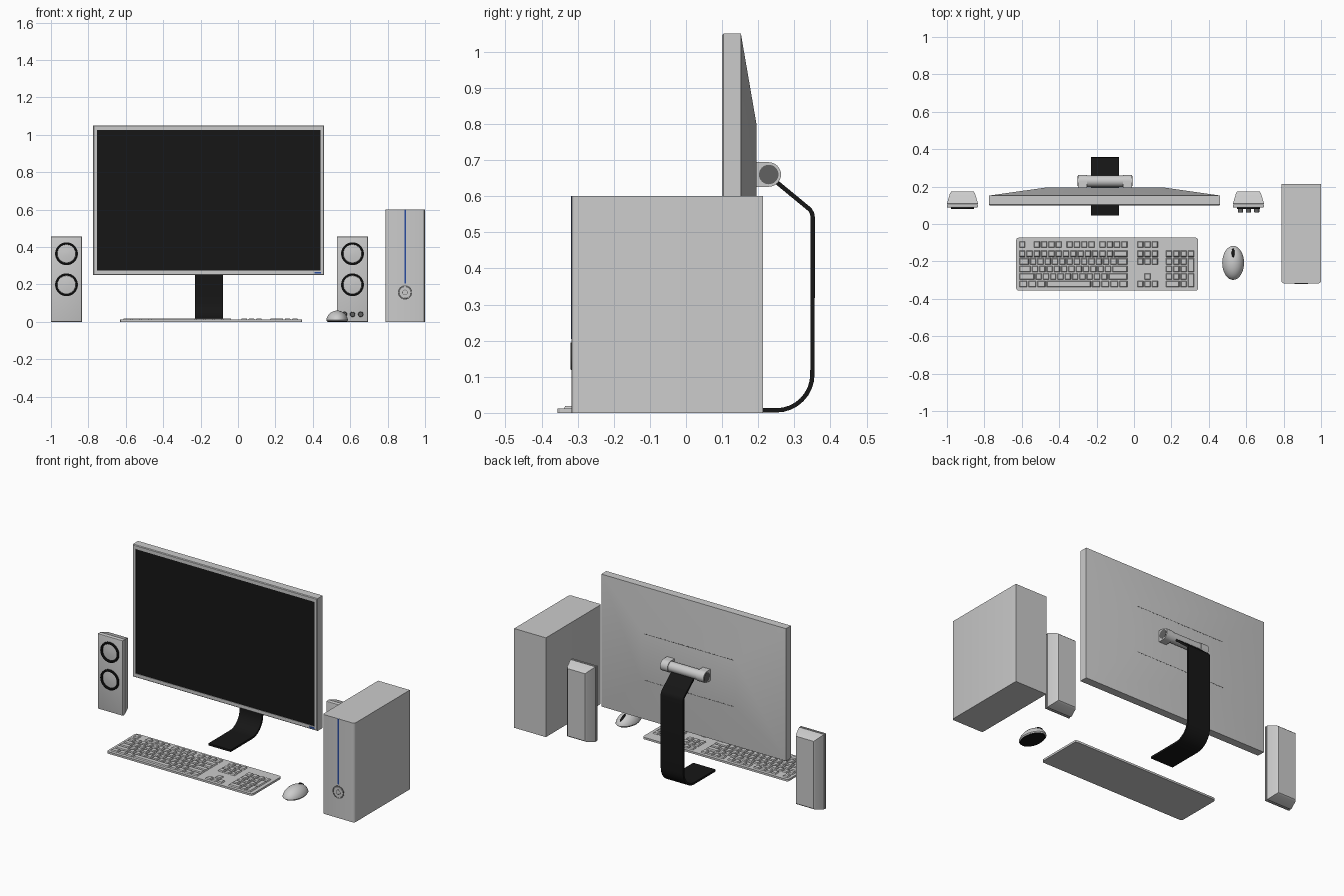
import bpy, bmesh
from math import sin, cos, pi, radians
from mathutils import Vector, Matrix

if "Cube" in bpy.data.objects:
    bpy.data.objects.remove(bpy.data.objects["Cube"])


def material(name, rgb):
    m = bpy.data.materials.new(name)
    m.diffuse_color = (*rgb, 1)
    m.use_nodes = True
    m.node_tree.nodes["Principled BSDF"].inputs["Base Color"].default_value = m.diffuse_color
    return m


BLACK = material("black", (0.008, 0.008, 0.008))
BLUE = material("blue", (0.02, 0.07, 0.35))
DARK = material("dark_grey", (0.12, 0.12, 0.12))


def finish(name, bm, mat=None):
    bmesh.ops.recalc_face_normals(bm, faces=bm.faces)
    me = bpy.data.meshes.new(name)
    bm.to_mesh(me)
    bm.free()
    ob = bpy.data.objects.new(name, me)
    bpy.context.collection.objects.link(ob)
    if mat:
        me.materials.append(mat)
    return ob


def add_loft(bm, rings, caps=True):
    vs = [[bm.verts.new(p) for p in r] for r in rings]
    n = len(vs[0])
    for a, b in zip(vs, vs[1:]):
        for i in range(n):
            bm.faces.new((a[i], a[(i + 1) % n], b[(i + 1) % n], b[i]))
    if caps:
        bm.faces.new(vs[0])
        bm.faces.new(vs[-1])


def loft(name, rings, mat=None):
    bm = bmesh.new()
    add_loft(bm, rings)
    return finish(name, bm, mat)


def rect_xz(y, x0, x1, z0, z1):
    return [(x0, y, z0), (x1, y, z0), (x1, y, z1), (x0, y, z1)]


def rect_xy(z, x0, x1, y0, y1):
    return [(x0, y0, z), (x1, y0, z), (x1, y1, z), (x0, y1, z)]


def box(name, x0, x1, y0, y1, z0, z1, mat=None, bevel=0, pick=lambda a, b: True, seg=3):
    bm = bmesh.new()
    add_loft(bm, [rect_xy(z0, x0, x1, y0, y1), rect_xy(z1, x0, x1, y0, y1)])
    if bevel:
        es = [e for e in bm.edges if pick(e.verts[0].co, e.verts[1].co)]
        bmesh.ops.bevel(bm, geom=es, offset=bevel, segments=seg, profile=0.5, affect='EDGES')
    return finish(name, bm, mat)


def vertical(a, b):
    return abs(a.z - b.z) > 1e-5


def lathe(name, profile, loc, axis, mat=None, n=32):
    """Spin (radius, height) points around an axis through loc; closed at both ends."""
    ob = loft(name, [[(r * cos(2 * pi * i / n), r * sin(2 * pi * i / n), h) for i in range(n)]
                     for r, h in profile], mat)
    rot = {'x': Matrix.Rotation(pi / 2, 4, 'Y'), '-y': Matrix.Rotation(pi / 2, 4, 'X'),
           'z': Matrix()}[axis]
    ob.data.transform(Matrix.Translation(loc) @ rot)
    return ob


def ring(name, loc, r0, r1, h, mat):
    """Flat ring facing the front."""
    n, bm = 40, bmesh.new()
    prof = [(r0, 0), (r0, h * .8), ((r0 + r1) / 2, h), (r1, h * .8), (r1, 0), (r0, 0)]
    add_loft(bm, [[(loc[0] + r * cos(2 * pi * i / n), loc[1] - y, loc[2] + r * sin(2 * pi * i / n))
                   for i in range(n)] for r, y in prof], caps=False)
    bmesh.ops.remove_doubles(bm, verts=bm.verts, dist=1e-6)
    return finish(name, bm, mat)


# Monitor: tapered back, straight sides, recessed front
X0, X1, Z0, Z1 = -0.775, 0.46, 0.25, 1.05
loft("monitor_body", [
    rect_xz(0.195, -0.47, 0.16, 0.50, 0.80),
    rect_xz(0.152, X0, X1, Z0, Z1),
    rect_xz(0.104, X0, X1, Z0, Z1),
    rect_xz(0.100, X0 + .004, X1 - .004, Z0 + .004, Z1 - .004),
    rect_xz(0.100, X0 + .02, X1 - .02, Z0 + .024, Z1 - .024),
    rect_xz(0.106, X0 + .02, X1 - .02, Z0 + .024, Z1 - .024)])
box("screen", X0 + .02, X1 - .02, 0.103, 0.107, Z0 + .024, Z1 - .024, BLACK)
box("monitor_power_light", 0.408, 0.443, 0.098, 0.102, 0.258, 0.267, BLUE)

# Rows of vent slots on the back
for label, z in (("upper", 0.79), ("lower", 0.51)):
    bm = bmesh.new()
    for i in range(24):
        x = -0.455 + i * 0.025
        add_loft(bm, [rect_xz(y, x, x + .02, z - .002, z + .002) for y in (0.193, 0.1955)])
    finish(label + "_vents", bm, DARK)

# Stand: bent strip swept along a side profile
path = [(0.045, 0.007), (0.23, 0.007)]
path += [(0.25 + 0.1 * sin(t), 0.107 - 0.1 * cos(t)) for t in [i * pi / 16 for i in range(9)]]
path += [(0.351, 0.54), (0.349, 0.553), (0.343, 0.563), (0.252, 0.638)]
pts, rings = [Vector(p) for p in path], []
for i, p in enumerate(pts):
    t = (pts[min(i + 1, len(pts) - 1)] - pts[max(i - 1, 0)]).normalized()
    nrm = Vector((-t.y, t.x)) * 0.006
    a, b = p + nrm, p - nrm
    rings.append([(-0.23, *a), (-0.08, *a), (-0.08, *b), (-0.23, *b)])
loft("stand", rings, BLACK)

# Hinge: barrel held by two rounded brackets
HY, HZ = 0.229, 0.66
lathe("hinge_barrel", [(0.03, -0.1), (0.03, 0.1)], (-0.155, HY, HZ), 'x')
outline = [(0.19, HZ - .034)] + [(HY + .034 * cos(a), HZ + .034 * sin(a))
           for a in [-pi / 2 + i * pi / 16 for i in range(17)]] + [(0.19, HZ + .034)]
for side, x in (("left", -0.30), ("right", -0.06)):
    loft(side + "_hinge_bracket", [[(xx, *p) for p in outline] for xx in (x, x + .05)])
    xc = -0.30 if side == "left" else -0.01
    lathe(side + "_hinge_cap", [(0.027, -.0015), (0.027, .0015)], (xc, HY, HZ), 'x', DARK)

# Speakers: front panel, tapered cabinet, two drivers each
for side, cx in (("left", -0.917), ("right", 0.612)):
    w = 0.083
    box(side + "_speaker_front", cx - w, cx + w, 0.088, 0.101, 0, 0.455, None, 0.005,
        lambda a, b: a.y < 0.09 and b.y < 0.09, 2)
    loft(side + "_speaker_cabinet", [
        rect_xz(0.100, cx - .079, cx + .079, .004, .451),
        rect_xz(0.110, cx - .083, cx + .083, 0, .455),
        rect_xz(0.166, cx - .066, cx + .066, .017, .438),
        rect_xz(0.174, cx - .059, cx + .059, .024, .431)])
    for label, z in (("upper", 0.364), ("lower", 0.198)):
        ring(f"{side}_{label}_driver_ring", (cx, 0.089, z), 0.049, 0.061, 0.010, BLACK)
        lathe(f"{side}_{label}_driver_cone", [(.050, 0), (.046, .003), (.025, .005), (.004, .006)],
              (cx, 0.089, z), '-y')
for i in range(3):
    lathe(f"speaker_knob_{i + 1}", [(.014, 0), (.014, .024), (.012, .027)],
          (0.569 + i * .0435, 0.089, 0.04), '-y', DARK, 20)

# Computer case with light strip and power button
box("computer_case", 0.788, 1.0, -0.317, 0.213, 0, 0.6, None, 0.012,
    lambda a, b: vertical(a, b) and a.y < -0.3)
box("case_light_strip", 0.889, 0.897, -0.3185, -0.31, 0.205, 0.6, BLUE)
ring("power_button_rim", (0.893, -0.3165, 0.157), 0.034, 0.038, 0.003, DARK)
lathe("power_button", [(.033, 0), (.031, .002)], (0.893, -0.3165, 0.157), '-y')
ring("power_button_inner_rim", (0.893, -0.318, 0.157), 0.012, 0.015, 0.0015, DARK)

# Keyboard base
box("keyboard_base", -0.63, 0.343, -0.356, -0.073, 0, 0.012, None, 0.014, vertical)

# Keys: rows of widths in key units, negative values are gaps
U, RH = 0.039, 0.0405
row_y = [-0.109] + [-0.159 - i * RH for i in range(5)]
main = [[1, -1] + [1] * 4 + [-.5] + [1] * 4 + [-.5] + [1] * 4,
        [1] * 13 + [2],
        [1.5] + [1] * 12 + [1.5],
        [1.75] + [1] * 11 + [2.25],
        [2.25] + [1] * 10 + [2.75],
        [1.25] * 3 + [6.25] + [1.25] * 4]
nav = [[1] * 3, [1] * 3, [1] * 3, [], [-1, 1], [1] * 3]
pad = [[], [1] * 4, [1] * 3, [1] * 3, [1] * 3, [2, 1]]


def add_key(bm, x0, x1, y0, y1):
    g, s = 0.003, 0.004
    add_loft(bm, [rect_xy(.011, x0 + g, x1 - g, y0 + g, y1 - g),
                  rect_xy(.019, x0 + g + s, x1 - g - s, y0 + g + s, y1 - g - s)])


for label, rows, start in (("main", main, -0.617), ("navigation", nav, 0.014), ("number", pad, 0.168)):
    bm = bmesh.new()
    for y, widths in zip(row_y, rows):
        x = start
        for w in widths:
            if w > 0:
                add_key(bm, x, x + w * U, y - RH / 2, y + RH / 2)
            x += abs(w) * U
    if label == "number":
        for r in (2, 4):
            add_key(bm, start + 3 * U, start + 4 * U, row_y[r + 1] - RH / 2, row_y[r] + RH / 2)
    finish(label + "_keys", bm)

# Mouse: half dome, dark base, scroll wheel
mouse = lathe("mouse", [(0.93, 0.06)] + [(cos(a), sin(a)) for a in [0.15 + i * 0.117 for i in range(12)]]
              + [(0.03, 1)], (0, 0, 0), 'z')
base = lathe("mouse_base", [(0.88, 0), (0.93, 0.07)], (0, 0, 0), 'z', BLACK)
for ob in (mouse, base):
    ob.data.transform(Matrix.Translation((0.53, -0.208, 0)) @ Matrix.Diagonal((0.059, 0.092, 0.06, 1)))
bm = bmesh.new()
bmesh.ops.create_uvsphere(bm, u_segments=16, v_segments=10, radius=1)
bm.transform(Matrix.Translation((0.53, -0.154, 0.046)) @ Matrix.Rotation(radians(-30), 4, 'X')
             @ Matrix.Diagonal((0.008, 0.028, 0.008, 1)))
finish("mouse_wheel", bm, BLACK)

# Smooth curved parts, keep edges sharp
for ob in bpy.context.scene.objects:
    ob.select_set(True)
    bpy.context.view_layer.objects.active = ob
bpy.ops.object.shade_smooth_by_angle(angle=radians(30))
